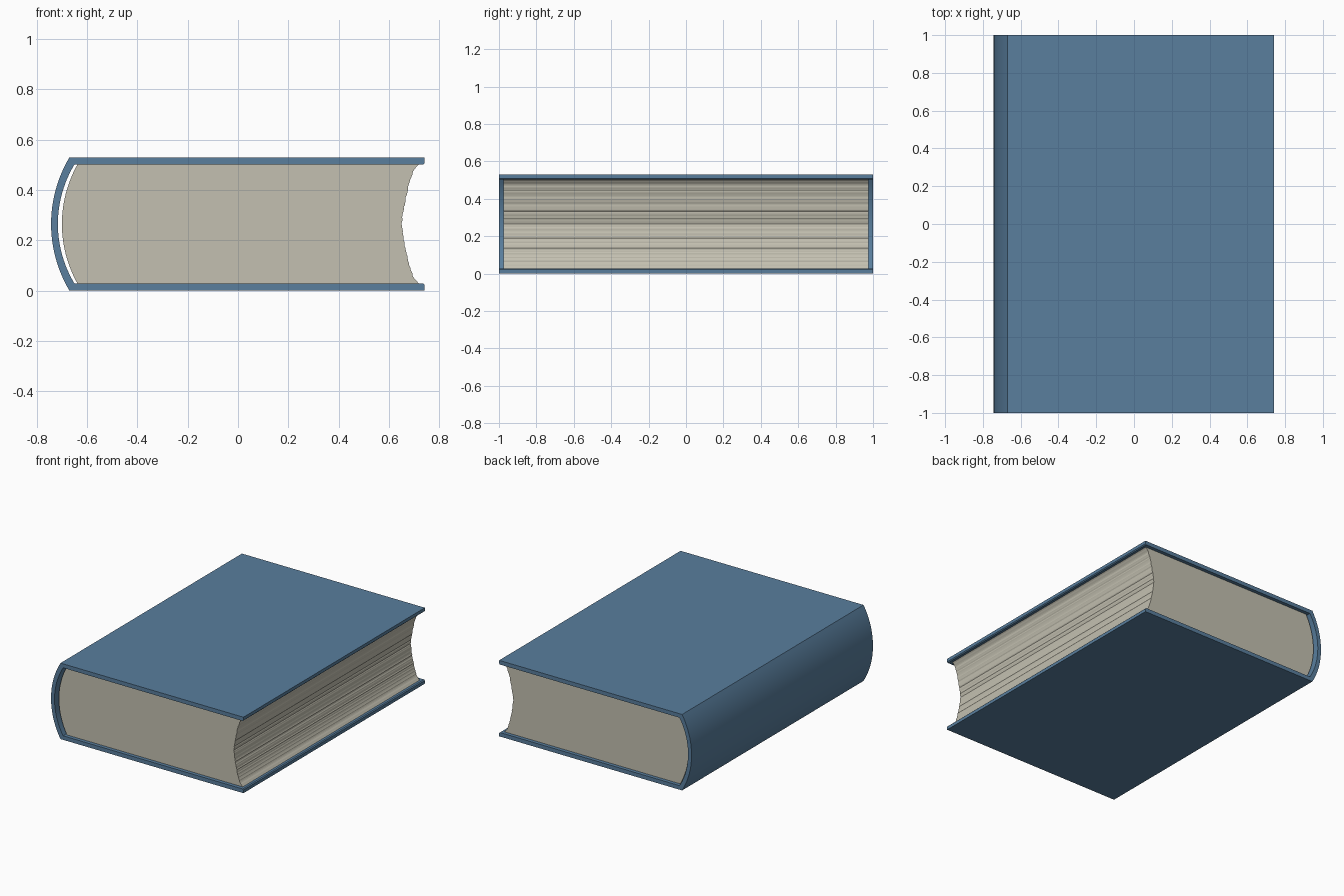
import bpy, bmesh, math, random

if "Cube" in bpy.data.objects:
    bpy.data.objects.remove(bpy.data.objects["Cube"])

random.seed(4)
H = 0.53      # total height
T = 0.028     # board thickness
MID = H / 2


def material(name, color):
    m = bpy.data.materials.new(name)
    m.diffuse_color = color
    m.use_nodes = True
    m.node_tree.nodes["Principled BSDF"].inputs["Base Color"].default_value = m.diffuse_color
    return m


def extrude_profile(name, pts, half_len, mat):
    """Closed xz outline extruded symmetrically along y."""
    bm = bmesh.new()
    face = bm.faces.new([bm.verts.new((x, -half_len, z)) for x, z in pts])
    ext = bmesh.ops.extrude_face_region(bm, geom=[face], use_keep_orig=True)
    for v in ext["geom"]:
        if isinstance(v, bmesh.types.BMVert):
            v.co.y = half_len
    bmesh.ops.recalc_face_normals(bm, faces=bm.faces[:])
    mesh = bpy.data.meshes.new(name)
    bm.to_mesh(mesh)
    bm.free()
    obj = bpy.data.objects.new(name, mesh)
    bpy.context.collection.objects.link(obj)
    mesh.materials.append(mat)
    return obj


def spine_arc(x_edge, x_mid, half_h, n):
    """Points bulging to -x, from bottom to top."""
    sag = x_edge - x_mid
    r = (half_h ** 2 + sag ** 2) / (2 * sag)
    a = math.asin(half_h / r)
    return [(x_mid + r - r * math.cos(t), MID + r * math.sin(t))
            for t in (-a + 2 * a * i / n for i in range(n + 1))]


blue = material("cover_blue", (0.10, 0.21, 0.34, 1))
paper = material("paper", (0.55, 0.53, 0.44, 1))

# Cover: two boards joined by a rounded spine, open at the fore edge
outer = spine_arc(-0.67, -0.743, MID, 24)
inner = spine_arc(-0.65, -0.716, MID - T, 24)
C = 0.006
outline = ([(0.742, 0)] + outer + [(0.742, H), (0.742, H - T + C), (0.742 - C, H - T)]
           + inner[::-1] + [(0.742 - C, T), (0.742, T - C)])
cover = extrude_profile("cover", outline, 1.0, blue)

# Page block: rounded back, hollow fore edge with slightly uneven leaves
half = MID - T
back = spine_arc(-0.638, -0.70, half, 24)
fore = []
LEAVES = 70
for i in range(LEAVES + 1):
    s = 1 - 2 * i / LEAVES                       # 1 at top, -1 at bottom
    x = 0.65 + 0.03 * abs(s) + 0.022 * s * s + 0.018 * abs(s) ** 12
    fore.append((x + random.uniform(-0.002, 0.002), MID + half * s))
pages = extrude_profile("page_block", back + fore, 0.975, paper)

# Smooth spine with crisp board edges
bpy.ops.object.select_all(action='DESELECT')
cover.select_set(True)
bpy.context.view_layer.objects.active = cover
bpy.ops.object.shade_smooth_by_angle(angle=math.radians(30))
